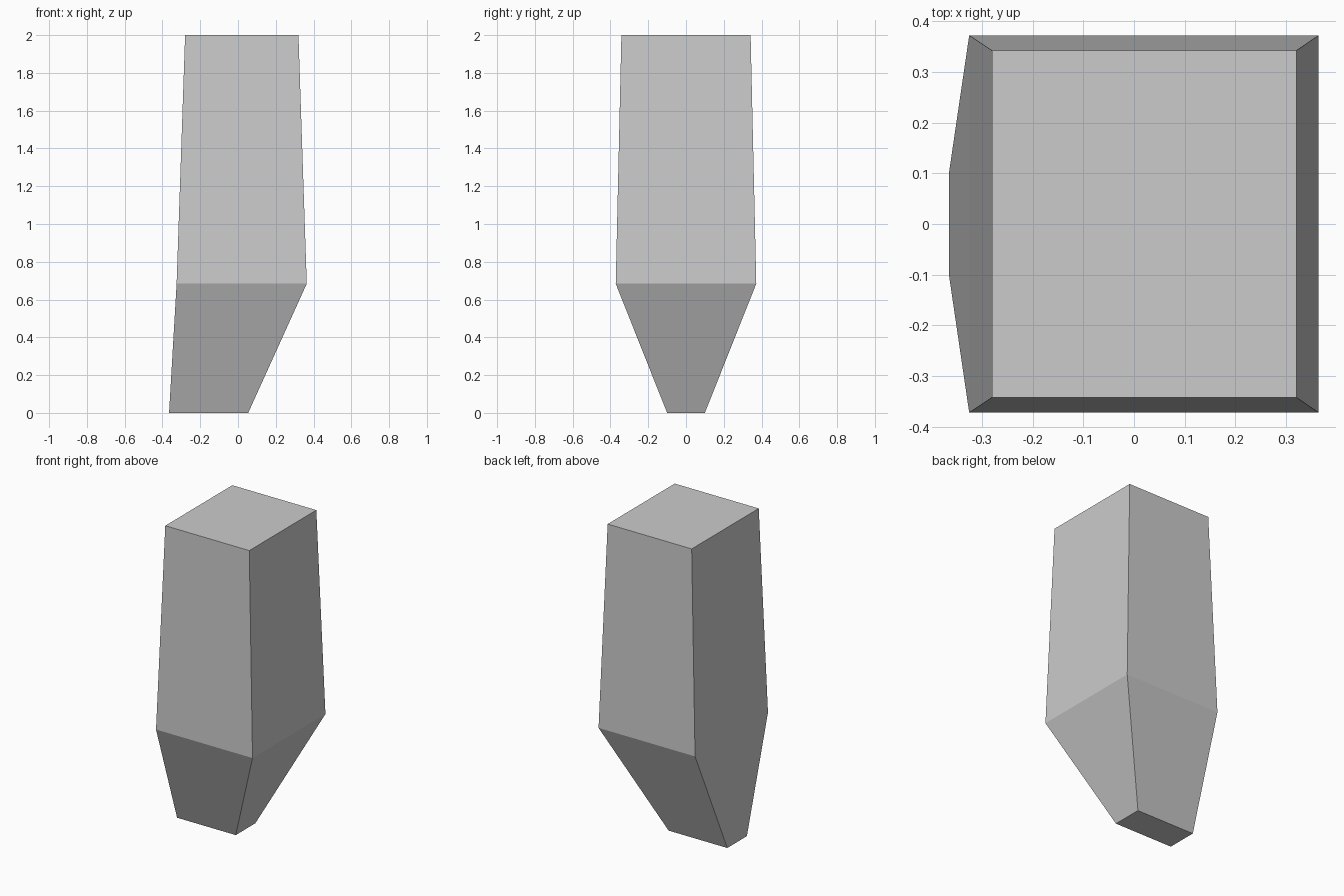
import bpy
import bmesh

if "Cube" in bpy.data.objects:
    bpy.data.objects.remove(bpy.data.objects["Cube"])

# Rectangular sections from the tip up: z, x min, x max, half depth in y
SECTIONS = [
    (0.0, -0.365, 0.054, 0.10),
    (0.684, -0.325, 0.364, 0.372),
    (2.0, -0.28, 0.32, 0.342),
]


def loft_sections(name, sections):
    bm = bmesh.new()
    rings = [
        [bm.verts.new(p) for p in ((x0, -h, z), (x1, -h, z), (x1, h, z), (x0, h, z))]
        for z, x0, x1, h in sections
    ]
    # Side walls
    for low, high in zip(rings, rings[1:]):
        for i in range(4):
            j = (i + 1) % 4
            bm.faces.new((low[i], low[j], high[j], high[i]))
    # End caps
    bm.faces.new(rings[0][::-1])
    bm.faces.new(rings[-1])
    bmesh.ops.recalc_face_normals(bm, faces=bm.faces)
    mesh = bpy.data.meshes.new(name)
    bm.to_mesh(mesh)
    bm.free()
    obj = bpy.data.objects.new(name, mesh)
    bpy.context.collection.objects.link(obj)
    return obj


# Tapered block with a narrowed, offset foot
loft_sections("tapered_block", SECTIONS)
